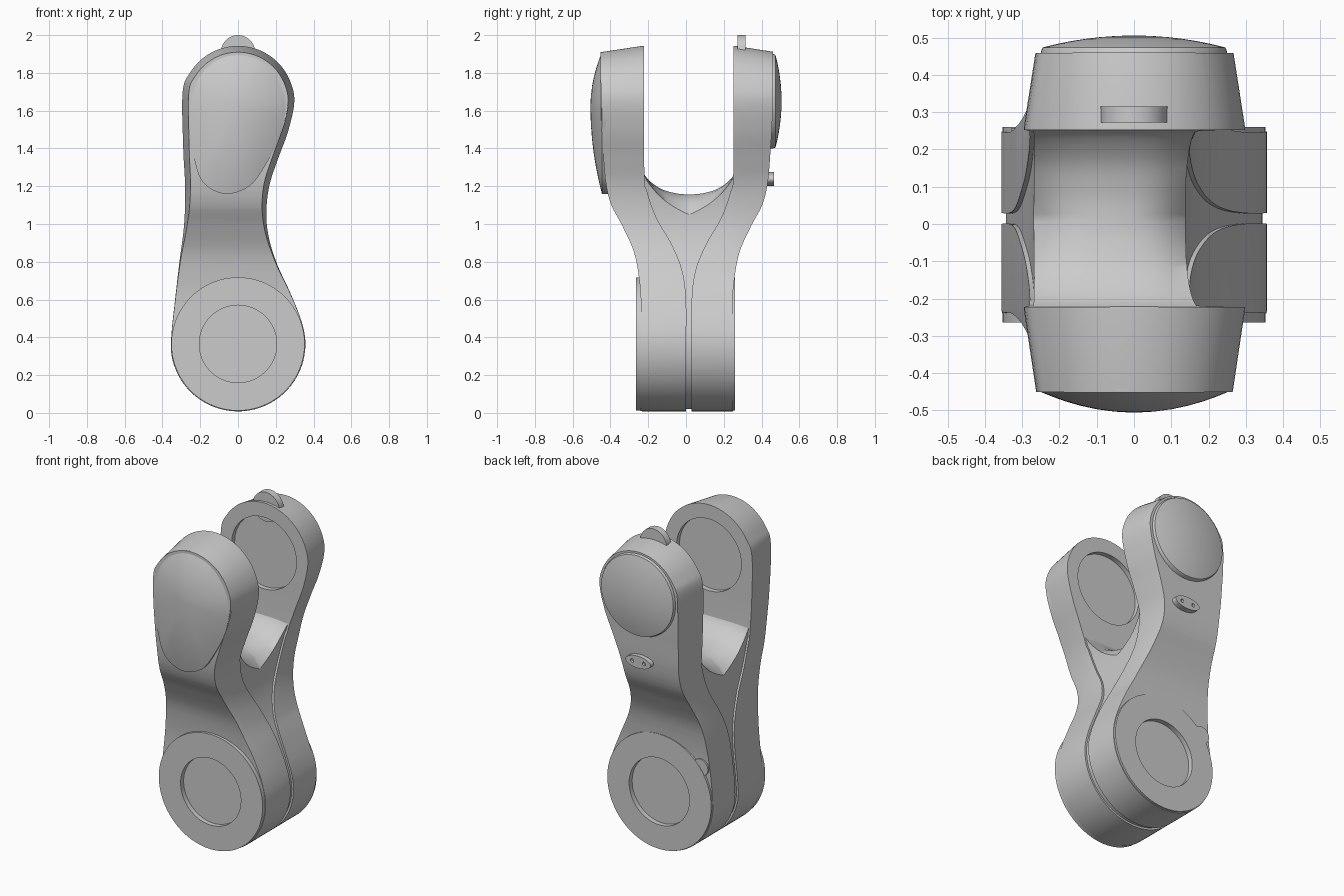
import bpy, bmesh
from math import cos, sin, pi, radians
from mathutils import Vector

if "Cube" in bpy.data.objects:
    bpy.data.objects.remove(bpy.data.objects["Cube"])

grey = bpy.data.materials.new("warm_grey_metal")
grey.use_nodes = True
grey.diffuse_color = (0.6, 0.6, 0.6, 1)
grey.node_tree.nodes["Principled BSDF"].inputs["Base Color"].default_value = (0.6, 0.6, 0.6, 1)


def spline(points, closed=False, steps=6):
    """Smooth 2D curve passing through the points."""
    n, out = len(points), []
    pick = lambda i: Vector(points[i % n] if closed else points[max(0, min(n - 1, i))])
    for i in range(n if closed else n - 1):
        a, b, c, d = (pick(i + k) for k in (-1, 0, 1, 2))
        for k in range(steps):
            t = k / steps
            out.append(0.5 * (2 * b + (c - a) * t + (2 * a - 5 * b + 4 * c - d) * t * t
                              + (3 * b - a - 3 * c + d) * t ** 3))
    return out if closed else out + [pick(n - 1)]


def circle(x, z, rx, rz=None, n=64):
    rz = rz or rx
    return [Vector((x + rx * cos(2 * pi * i / n), z + rz * sin(2 * pi * i / n))) for i in range(n)]


def inset(loop, amount):
    """Move a clockwise loop inwards along its normals."""
    out = []
    for i, p in enumerate(loop):
        t = (loop[(i + 1) % len(loop)] - loop[i - 1]).normalized()
        out.append(p + Vector((t.y, -t.x)) * amount)
    return out


def scaled(loop, centre, s):
    c = Vector(centre)
    return [c + (p - c) * s for p in loop]


def loft(name, sections):
    """Skin a list of equal-length 3D rings and cap both ends."""
    bm = bmesh.new()
    rings = [[bm.verts.new(p) for p in ring] for ring in sections]
    n = len(rings[0])
    for a, b in zip(rings, rings[1:]):
        for i in range(n):
            j = (i + 1) % n
            bm.faces.new((a[i], a[j], b[j], b[i]))
    bm.faces.new(rings[0])
    bm.faces.new(rings[-1])
    bmesh.ops.recalc_face_normals(bm, faces=bm.faces)
    mesh = bpy.data.meshes.new(name)
    bm.to_mesh(mesh)
    bm.free()
    mesh.materials.append(grey)
    obj = bpy.data.objects.new(name, mesh)
    bpy.context.collection.objects.link(obj)
    return obj


def loft_y(name, pairs):
    return loft(name, [[(p.x, y, p.y) for p in loop] for y, loop in pairs])


def disc(name, y0, y1, *shape):
    return loft_y(name, [(y0, circle(*shape)), (y1, circle(*shape))])


def activate(obj):
    bpy.ops.object.select_all(action='DESELECT')
    obj.select_set(True)
    bpy.context.view_layer.objects.active = obj


def boolean(obj, operation, tool):
    mod = obj.modifiers.new("cut", 'BOOLEAN')
    mod.operation, mod.solver, mod.object = operation, 'EXACT', tool
    activate(obj)
    bpy.ops.object.modifier_apply(modifier=mod.name)
    bpy.data.objects.remove(tool)


def smooth(obj):
    activate(obj)
    bpy.ops.object.shade_smooth_by_angle(angle=radians(28))


# Outline of the link seen from the front, clockwise
def arc(z, r, start, end, count):
    angles = [radians(start + (end - start) * i / (count - 1)) for i in range(count)]
    return [(r * cos(a), z + r * sin(a)) for a in angles]


right_waist = [(0.265, 1.49), (0.21, 1.34), (0.165, 1.2), (0.15, 1.05), (0.165, 0.92),
               (0.21, 0.78), (0.275, 0.64)]
left_waist = [(-0.333, 0.6), (-0.31, 0.8), (-0.285, 1.0), (-0.28, 1.2), (-0.29, 1.4)]
outline = spline(arc(1.645, 0.298, 170, 0, 9) + right_waist
                 + arc(0.365, 0.357, 20, -190, 12) + left_waist, True, 5)


def outline_body(name, shrink=0.0):
    rows = [(-0.53, 0.045), (-0.23, 0), (0.26, 0), (0.53, 0.042)]
    return loft_y(name, [(y, inset(outline, d + shrink)) for y, d in rows])


# Side profiles of one fork half: distance from the split line against height
outer_d = spline([(0.24, -0.1), (0.24, 0.3), (0.238, 0.55), (0.247, 0.7), (0.275, 0.85), (0.337, 0.99),
                  (0.395, 1.1), (0.425, 1.22), (0.44, 1.4), (0.45, 1.6), (0.452, 2.05)])
inner_d = spline([(0, -0.1), (0, 0.3), (0, 0.6), (0.022, 0.76), (0.08, 0.9), (0.155, 1.03),
                  (0.205, 1.17), (0.221, 1.3), (0.222, 2.05)])

halves = [("front", -1, 0.0, 0.0, -0.265), ("back", 1, 0.008, 0.03, 0.26)]
for label, side, out_shift, in_shift, boss_y in halves:
    profile = ([(side * p.x + out_shift, p.y) for p in outer_d]
               + [(side * p.x + in_shift, p.y) for p in reversed(inner_d)])
    arm = outline_body(label + "_fork_arm")
    boolean(arm, 'INTERSECT', loft("profile", [[(x, y, z) for y, z in profile] for x in (-0.6, 0.6)]))
    # Lower round joint boss with its recess
    boolean(arm, 'UNION', disc("boss", boss_y, in_shift + side * 0.08, 0, 0.365, 0.353))
    boolean(arm, 'DIFFERENCE', disc("recess", boss_y + side * 0.1, boss_y - side * 0.03, 0, 0.365, 0.205))
    # Round seat on the inner face of the upper head
    face = in_shift + side * 0.222
    boolean(arm, 'DIFFERENCE', disc("seat", face - side * 0.1, face + side * 0.03, 0, 1.635, 0.22))
    smooth(arm)

# Web between the halves, with a saddle-shaped floor falling towards its ends
floor = spline([(-0.235, 1.29), (-0.2, 1.235), (-0.13, 1.185), (-0.05, 1.162), (0.017, 1.157),
                (0.085, 1.162), (0.165, 1.185), (0.235, 1.235), (0.27, 1.29)])
wall = [(0.04, -0.1), (0.04, 0.62), (0.08, 0.8), (0.14, 0.93), (0.21, 1.06), (0.25, 1.18)]
rings = []
for x, drop in [(-0.6, 0.13), (-0.28, 0.11), (-0.24, 0.06), (-0.19, 0.02), (-0.12, 0), (0, 0),
                (0.05, 0.015), (0.1, 0.05), (0.14, 0.11), (0.6, 0.13)]:
    ring = [(x, -d, z) for d, z in wall]
    ring += [(x, p.x, p.y - drop * max(0, 1 - abs(p.x - 0.017) / 0.25)) for p in floor]
    ring += [(x, d + 0.03, z) for d, z in reversed(wall)]
    rings.append(ring)
web = outline_body("fork_web", 0.012)
boolean(web, 'INTERSECT', loft("web_profile", rings))
smooth(web)

# Egg-shaped domed cover on the front head
egg = spline([(0, 1.91), (0.13, 1.875), (0.225, 1.77), (0.265, 1.63), (0.225, 1.47), (0.15, 1.32),
              (0.06, 1.2), (-0.07, 1.16), (-0.185, 1.22), (-0.235, 1.36), (-0.262, 1.55),
              (-0.25, 1.7), (-0.2, 1.81), (-0.11, 1.885)], True)
steps = [1, 0.93, 0.83, 0.7, 0.55, 0.38, 0.2, 0.05]
cover = loft_y("front_cover", [(-0.38, egg)]
               + [(-0.445 - 0.061 * (1 - s * s), scaled(egg, (0, 1.62), s)) for s in steps])
smooth(cover)

# Round domed cover on the back head
ring = circle(0, 1.65, 0.25)
cover = loft_y("back_cover", [(0.42, ring), (0.462, ring)]
               + [(0.474 + 0.032 * (1 - s * s), scaled(ring, (0, 1.65), s * 0.98)) for s in steps])
smooth(cover)

# Small half-round tab on top of the back head
smooth(disc("top_tab", 0.273, 0.316, 0, 1.91, 0.09))

# Oval connector plate with two holes below the back cover
plate = disc("connector_plate", 0.40, 0.466, 0, 1.238, 0.085, 0.037)
for x in (-0.04, 0.04):
    boolean(plate, 'DIFFERENCE', disc("hole", 0.45, 0.5, x, 1.238, 0.011, 0.011, 16))
smooth(plate)

# Stop lug beside the back boss
smooth(disc("stop_lug", 0.15, 0.258, -0.277, 0.585, 0.052))
